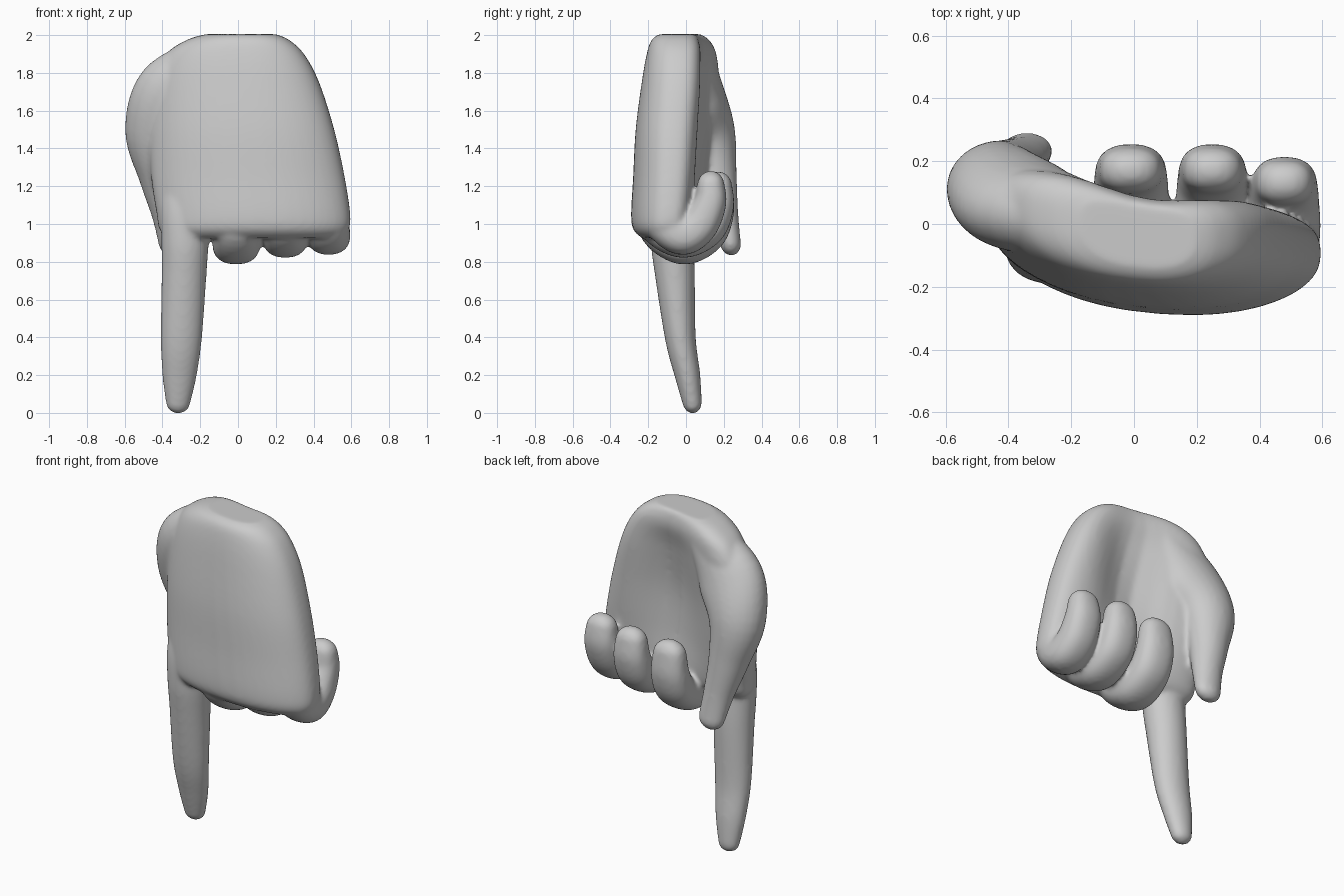
import bpy, bmesh
from math import sin, cos, pi, exp, copysign
from mathutils import Vector

if "Cube" in bpy.data.objects:
    bpy.data.objects.remove(bpy.data.objects["Cube"])

bm = bmesh.new()


def loft(rings):
    """Closed skin through a list of equal-length point rings."""
    vs = [[bm.verts.new(p) for p in r] for r in rings]
    n = len(vs[0])
    faces = [bm.faces.new(vs[0]), bm.faces.new(vs[-1])]
    for a, b in zip(vs, vs[1:]):
        for i in range(n):
            j = (i + 1) % n
            faces.append(bm.faces.new((a[i], a[j], b[j], b[i])))
    bmesh.ops.recalc_face_normals(bm, faces=faces)


def smooth_rows(rows, steps=6):
    """Catmull-Rom interpolation of number rows."""
    p = [rows[0]] + list(rows) + [rows[-1]]
    out = []
    for k in range(1, len(p) - 2):
        for s in range(steps):
            t = s / steps
            out.append([0.5 * (2*b + (c - a)*t + (2*a - 5*b + 4*c - d)*t*t + (3*b - a - 3*c + d)*t**3)
                        for a, b, c, d in zip(*p[k - 1:k + 3])])
    return out + [list(rows[-1])]


def digit(rows, n=24, e=1.0):
    """Tapered finger along rows of (x, y, z, half width, half depth) with a round tip."""
    rows = smooth_rows(rows)
    pts = [Vector(r[:3]) for r in rows]
    rings = []

    def ring(c, tan, w, d):
        side = Vector((1, 0, 0))
        side = (side - tan * side.dot(tan)).normalized()
        up = tan.cross(side)
        ring = []
        for i in range(n):
            a = 2 * pi * i / n
            u, v = [copysign(abs(q) ** e, q) for q in (cos(a), sin(a))]
            ring.append(c + side * (w * u) + up * (d * v))
        rings.append(ring)

    for i, r in enumerate(rows):
        tan = (pts[min(i + 1, len(pts) - 1)] - pts[max(i - 1, 0)]).normalized()
        ring(pts[i], tan, r[3], r[4])
    w, d = rows[-1][3:]
    for k in range(1, 6):
        a = k / 6 * pi / 2 + 0.12
        ring(pts[-1] + tan * ((w + d) / 2 * sin(a)), tan, w * cos(a), d * cos(a))
    loft(rings)


# palm: z, left x, right x, back y, palm y, hollow depth
levels = [(2.005, -.17, .20, -.15, .08, .03), (1.975, -.27, .27, -.19, .115, .05),
          (1.9, -.38, .35, -.215, .13, .06), (1.75, -.45, .43, -.24, .13, .10),
          (1.5, -.47, .51, -.27, .10, .11), (1.25, -.46, .565, -.282, .07, .08),
          (1.05, -.43, .595, -.292, .04, .03), (.97, -.415, .585, -.28, .01, 0),
          (.925, -.36, .53, -.235, -.04, 0)]
rings = []
for z, xl, xr, yb, yp, hol in smooth_rows(levels):
    ring = []
    for i in range(48):
        a = 2 * pi * i / 48
        c, s = [copysign(abs(v) ** 0.75, v) for v in (cos(a), sin(a))]
        x = (xl + xr) / 2 + (xr - xl) / 2 * c
        y = (yb + yp) / 2 + (yp - yb) / 2 * s + 0.27 * (x - 0.22) ** 2
        y -= hol * max(s, 0) * exp(-((x - 0.06) / 0.22) ** 2)
        ring.append((x, y, z))
    rings.append(ring)
loft(rings)

# thumb and heel of the hand
digit([(-.17, .02, 1.88, .12, .12), (-.34, .055, 1.70, .20, .145), (-.43, .115, 1.49, .17, .145),
       (-.405, .16, 1.25, .12, .11), (-.365, .20, 1.05, .092, .078), (-.34, .235, .9, .082, .056)])

# pointing index finger
digit([(-.25, -.04, 1.35, .13, .08), (-.275, -.075, 1.1, .135, .105), (-.28, -.075, .92, .127, .112),
       (-.285, -.06, .75, .12, .107), (-.30, -.03, .4, .11, .082), (-.31, .008, .2, .092, .068),
       (-.317, .033, .055, .066, .052)])

# curled middle, ring and little fingers: x, width scale, y shift, z shift
for x, k, dy, dz in ((-.01, 1, 0, 0), (.25, .95, 0, .035), (.48, .92, -.04, .05)):
    back = -.14 if dy == 0 else -.1
    digit([(x * .97, back + .03, 1.15, .10 * k, .09), (x * .98, back, 1.0 + dz / 2, .12 * k, .12),
           (x, -.02, .89 + dz, .125 * k, .105), (x, .11 + dy, .945 + dz, .12 * k, .1),
           (x, .167 + dy, 1.06 + dz, .113 * k, .087), (x, .172 + dy, 1.18 + dz * .4, .1 * k, .074)],
          e=.85)

# fuse everything into one smooth skin
me = bpy.data.meshes.new("pointing_hand")
bm.to_mesh(me)
bm.free()
hand = bpy.data.objects.new("pointing_hand", me)
bpy.context.collection.objects.link(hand)
fuse = hand.modifiers.new("fuse", 'REMESH')
fuse.mode = 'VOXEL'
fuse.voxel_size = 0.012
fuse.use_smooth_shade = True
soft = hand.modifiers.new("soften", 'SMOOTH')
soft.factor = 0.5
soft.iterations = 12
